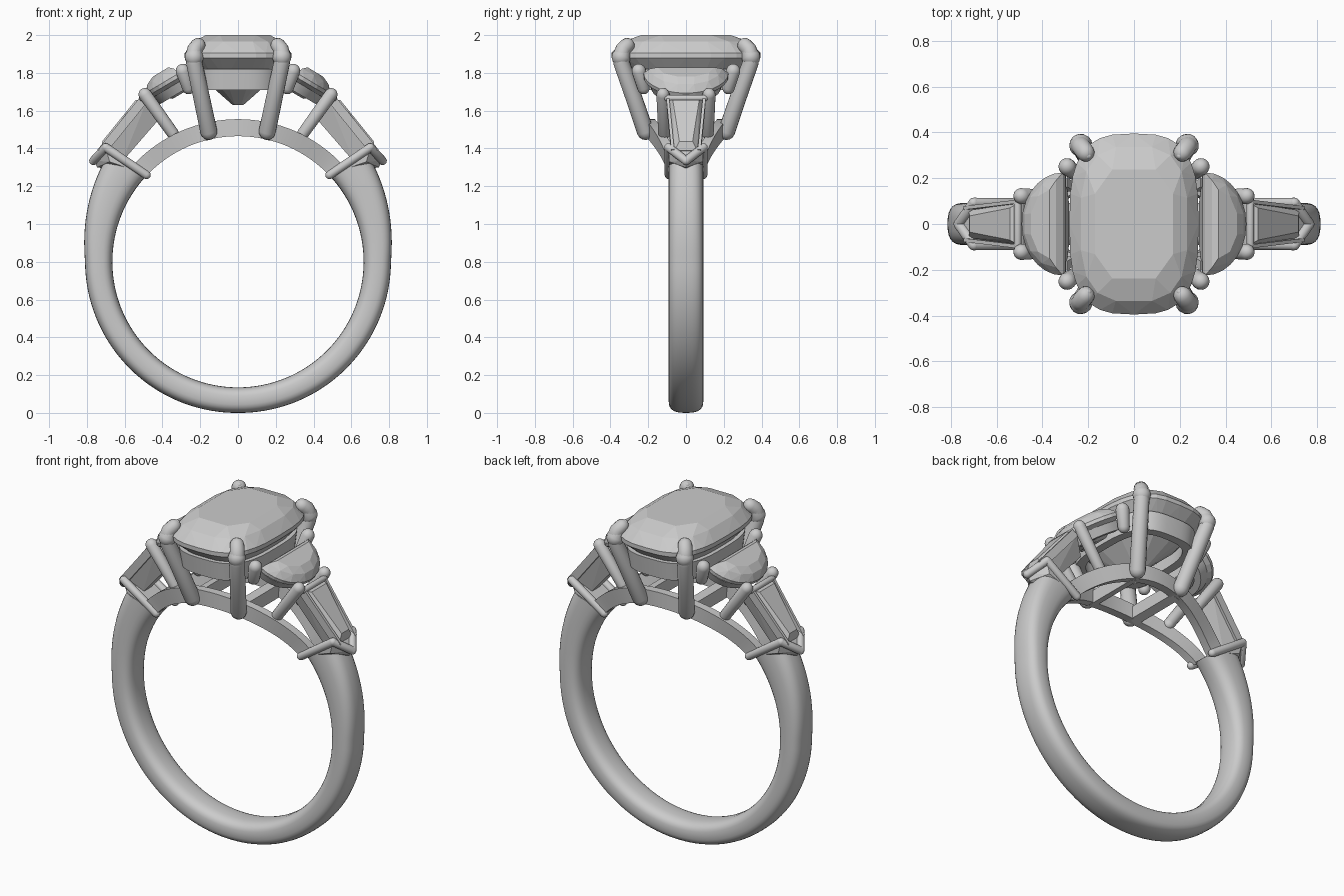
import bpy, bmesh, math
from math import sin, cos, pi, radians
from mathutils import Vector

cube = bpy.data.objects.get("Cube")
if cube:
    bpy.data.objects.remove(cube)

metal = bpy.data.materials.new("polished grey")
metal.use_nodes = True
metal.diffuse_color = (0.6, 0.6, 0.6, 1)
metal.node_tree.nodes["Principled BSDF"].inputs["Base Color"].default_value = (0.6, 0.6, 0.6, 1)


def finish(name, bm, smooth=None):
    """Turn a bmesh into a named object, optionally smooth shaded by angle."""
    bmesh.ops.recalc_face_normals(bm, faces=bm.faces)
    mesh = bpy.data.meshes.new(name)
    bm.to_mesh(mesh)
    bm.free()
    mesh.materials.append(metal)
    ob = bpy.data.objects.new(name, mesh)
    bpy.context.collection.objects.link(ob)
    if smooth:
        bpy.ops.object.select_all(action='DESELECT')
        ob.select_set(True)
        bpy.context.view_layer.objects.active = ob
        bpy.ops.object.shade_smooth_by_angle(angle=radians(smooth))
    return ob


def loft(name, rings, closed=False, smooth=40):
    """Skin a list of equal point rings, capped unless it closes on itself."""
    bm = bmesh.new()
    rows = [[bm.verts.new(p) for p in ring] for ring in rings]
    n = len(rows[0])
    pairs = list(zip(rows, rows[1:])) + ([(rows[-1], rows[0])] if closed else [])
    for a, b in pairs:
        for i in range(n):
            j = (i + 1) % n
            bm.faces.new((a[i], a[j], b[j], b[i]))
    if not closed:
        bm.faces.new(rows[0])
        bm.faces.new(rows[-1])
    return finish(name, bm, smooth)


def hull(name, points):
    """Faceted solid around a cloud of points."""
    bm = bmesh.new()
    for p in points:
        bm.verts.new(p)
    res = bmesh.ops.convex_hull(bm, input=bm.verts)
    spare = [g for g in res["geom_interior"] if isinstance(g, bmesh.types.BMVert)]
    bmesh.ops.delete(bm, geom=spare, context='VERTS')
    bmesh.ops.dissolve_limit(bm, angle_limit=radians(1), verts=bm.verts, edges=bm.edges)
    return finish(name, bm)


def tube(name, path, r0, r1=None, sides=16):
    """Round rod with domed ends along a path, tapering from r0 to r1."""
    r1 = r1 or r0
    pts = [Vector(p) for p in path]
    last = len(pts) - 1
    stations = []
    for i, p in enumerate(pts):
        t = (pts[min(i + 1, last)] - pts[max(i - 1, 0)]).normalized()
        r = r0 + (r1 - r0) * i / last
        dome = [(p, t, r)]
        if i in (0, last):
            way = -1 if i == 0 else 1
            ends = [(p + t * way * r * sin(radians(a)), t, r * cos(radians(a)))
                    for a in (25, 50, 70, 85)]
            dome = ends[::-1] + dome if i == 0 else dome + ends
        stations += dome
    rings = []
    for p, t, r in stations:
        u = t.cross(Vector((0.3, 1, 0))).normalized()
        v = t.cross(u)
        rings.append([p + r * (u * cos(2 * pi * k / sides) + v * sin(2 * pi * k / sides))
                      for k in range(sides)])
    return loft(name, rings, smooth=60)


def squircle(t, power):
    """Point on a unit superellipse."""
    c, s = cos(t), sin(t)
    return (math.copysign(abs(c) ** (2 / power), c), math.copysign(abs(s) ** (2 / power), s))


HOLE_Z, HOLE_R = 0.80, 0.665

# Shank: domed band that thickens towards the shoulders
rings = []
for i in range(97):
    u = i / 48 - 1
    ring = []
    for k in range(28):
        c, s = squircle(2 * pi * k / 28, 2.8)
        reach = abs(u) * (130 - 3.75 * c) - 90
        thick = 0.145 + (0.001 * reach ** 1.2 if reach > 0 else reach / 9000)
        r = HOLE_R + thick * (1 + c) / 2
        a = radians(reach)
        side = 1 if u >= 0 else -1
        ring.append((side * r * cos(a), 0.092 * s, HOLE_Z + r * sin(a)))
    rings.append(ring)
loft("shank", rings, smooth=50)

# Bridge rails bowing outwards over the finger hole
for sy, word in ((-1, "front"), (1, "back")):
    rings = []
    for i in range(33):
        deg = -47 + 94 * i / 32
        a = radians(deg)
        y = 0.07 + 0.12 * max(cos(a * 90 / 47), 0) ** 1.4
        rings.append([(r * sin(a), sy * (y + w), HOLE_Z + r * cos(a))
                      for r, w in ((HOLE_R, -0.025), (HOLE_R, 0.025),
                                   (0.755, 0.025), (0.755, -0.025))])
    loft(word + "_bridge_rail", rings)

# Centre stone: cushion cut with table, girdle and pavilion
def cushion(rx, ry, z, count, turn=0.0, power=3):
    out = []
    for k in range(count):
        c, s = squircle(2 * pi * (k + turn) / count, power)
        out.append((rx * c, ry * s, z))
    return out

hull("centre_stone",
     cushion(0.18, 0.25, 2.0, 8, 0.5) + cushion(0.235, 0.34, 1.965, 16, 0.5)
     + cushion(0.282, 0.395, 1.905, 32) + cushion(0.282, 0.395, 1.88, 32)
     + cushion(0.19, 0.27, 1.77, 16, 0.5) + cushion(0.03, 0.08, 1.63, 8, 0.5))

# Gallery ring beneath the centre stone
outlines = [cushion(rx, ry, z, 64) for rx, ry, z in
            ((0.255, 0.35, 1.82), (0.245, 0.335, 1.71), (0.195, 0.285, 1.71), (0.205, 0.30, 1.82))]
loft("gallery_ring", list(zip(*outlines)), closed=True)

for sx, side in ((1, "left"), (-1, "right")):
    # Cross bar joining the bridge rails
    loft(side + "_bridge_bar",
         [[(sx * x, y, z) for x, z in ((0.12, 1.455), (0.17, 1.44), (0.17, 1.52), (0.12, 1.53))]
          for y in (-0.18, 0.18)])

    # Half moon stone, tilted down and outwards
    def moon(u, v, n):
        return (sx * (0.31 + 0.86 * u + 0.51 * n), v, 1.80 - 0.51 * u + 0.86 * n)

    def crescent(u0, ru, rv, n, count):
        return [moon(u0 + ru * cos(t), rv * sin(t), n)
                for t in (pi * (k / (count - 1) - 0.5) for k in range(count))]

    hull(side + "_half_moon_stone",
         crescent(0.035, 0.10, 0.15, 0.055, 6) + crescent(0.015, 0.165, 0.19, 0.035, 8)
         + crescent(0, 0.21, 0.225, 0, 15) + crescent(0, 0.21, 0.225, -0.02, 15)
         + crescent(0.03, 0.07, 0.10, -0.10, 5))
    layers = [crescent(0, k * 0.21, k * 0.225, n, 17)
              for k, n in ((0.90, -0.04), (0.82, -0.09), (0.64, -0.09), (0.72, -0.04))]
    loft(side + "_half_moon_seat", list(zip(*layers)))

    # Tapered baguette, sloping steeply to the shoulder
    def bag(u, v, n):
        return (sx * (0.50 + 0.63 * u + 0.777 * n), v, 1.66 - 0.777 * u + 0.63 * n)

    hull(side + "_baguette_stone",
         [bag(u, s * v, n) for s in (-1, 1) for u, v, n in
          ((0.03, 0.07, 0.03), (0.31, 0.035, 0.03), (0, 0.092, 0), (0.35, 0.06, 0),
           (0, 0.092, -0.02), (0.35, 0.06, -0.02), (0.03, 0.045, -0.13), (0.33, 0.035, -0.12))])
    tube(side + "_baguette_end_bar", [bag(0, v, 0.01) for v in (-0.1, 0.1)], 0.017)

    # Chevron block at the shoulder, edged with a V shaped rod
    tip = (sx * 0.765, 0, 1.335)
    hull(side + "_chevron_block",
         [tip, (sx * 0.745, 0, 1.30)]
         + [(sx * x, s * 0.09, z) for s in (-1, 1)
            for x, z in ((0.70, 1.405), (0.48, 1.26), (0.68, 1.33))])

    for sy, end in ((-1, "front"), (1, "back")):
        label = side + "_" + end

        # Thin wall beside the baguette
        loft(label + "_baguette_wall",
             [[bag(u, sy * (v + w), n) for w, n in
               ((0, -0.025), (0.016, -0.025), (0.016, 0.022), (0, 0.022))]
              for u, v in ((-0.01, 0.09), (0.36, 0.062))])

        # V rod: along the outer face, then down the flank
        corner = (sx * 0.70, sy * 0.092, 1.405)
        tube(label + "_chevron_rod", [tip, corner], 0.023)
        tube(label + "_chevron_flank", [corner, (sx * 0.485, sy * 0.09, 1.26)], 0.023)

        # Main claw curling over the centre stone
        tube(label + "_main_claw",
             [(sx * x, sy * y, z) for x, y, z in
              ((0.155, 0.215, 1.49), (0.195, 0.28, 1.68), (0.232, 0.342, 1.855),
               (0.236, 0.345, 1.895), (0.228, 0.333, 1.925), (0.212, 0.312, 1.945))],
             0.045, 0.04)
        tube(label + "_claw_tip",
             [(sx * 0.232, sy * 0.343, 1.885), (sx * 0.222, sy * 0.325, 1.93),
              (sx * 0.20, sy * 0.298, 1.965)], 0.051, 0.016)

        # Small claws at the flat and rounded ends of the half moon
        tube(label + "_inner_claw",
             [(sx * 0.262, sy * 0.225, 1.72), (sx * 0.292, sy * 0.25, 1.81)], 0.033, 0.038)
        tube(label + "_outer_claw",
             [(sx * 0.345, sy * 0.115, 1.48), (sx * 0.492, sy * 0.122, 1.685)], 0.032, 0.035)
